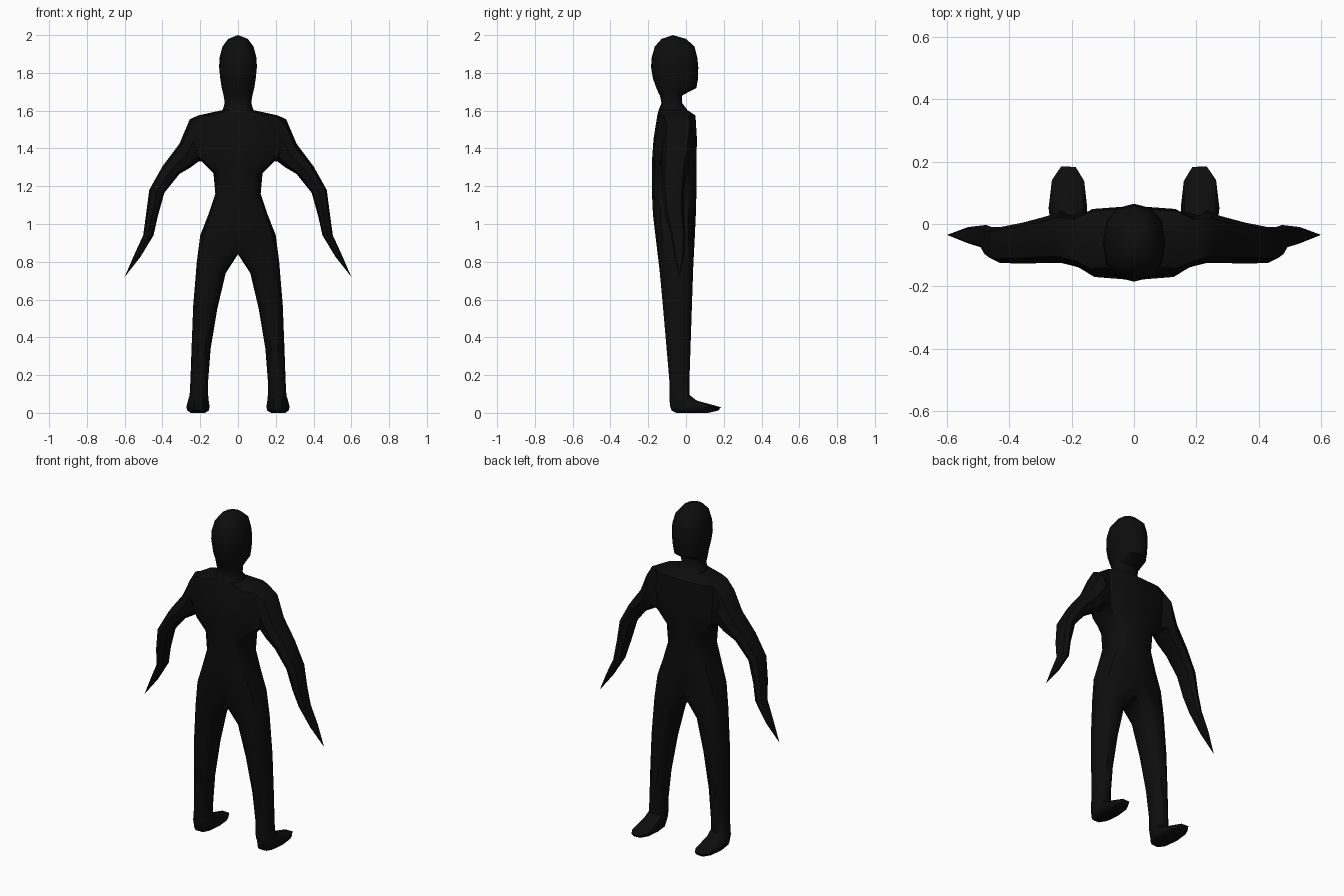
import bpy, bmesh, math

if "Cube" in bpy.data.objects:
    bpy.data.objects.remove(bpy.data.objects["Cube"])

black = bpy.data.materials.new("matte black")
black.diffuse_color = (0.004, 0.004, 0.004, 1)
black.use_nodes = True
black.node_tree.nodes["Principled BSDF"].inputs["Base Color"].default_value = black.diffuse_color

bm = bmesh.new()


def spow(v, p):
    return math.copysign(abs(v) ** p, v)


def bridge(a, b, closed=True, skip=()):
    n = len(a)
    for i in range(n if closed else n - 1):
        if i not in skip:
            j = (i + 1) % n
            bm.faces.new((a[i], a[j], b[j], b[i]))


def half_ring(z, w, yf, yb, p=0.62):
    """Half outline from front centre round the side to back centre."""
    yc, h = (yf + yb) / 2, (yf - yb) / 2
    ring = []
    for i in range(7):
        a = math.pi * i / 6
        x = 0 if i in (0, 6) else w * math.sin(a) ** p
        ring.append(bm.verts.new((x, yc + h * spow(math.cos(a), p), z)))
    return ring


def limb_ring(outer, inner, yf, yb, angles, p=0.85):
    """Closed ring spanned by an outer point, an inner point and a depth."""
    yc, h = (yf + yb) / 2, (yf - yb) / 2
    ring = []
    for a in angles:
        t = spow(math.cos(a), p)
        x, z = [(o + i) / 2 + t * (o - i) / 2 for o, i in zip(outer, inner)]
        ring.append(bm.verts.new((x, yc + h * spow(math.sin(a), p), z)))
    return ring


# Torso, from hips to shoulders: z, half width, front y, back y
torso = [half_ring(*r) for r in (
    (0.94, 0.20, 0.047, -0.162), (1.05, 0.157, 0.052, -0.175),
    (1.16, 0.12, 0.055, -0.18), (1.27, 0.13, 0.055, -0.18),
    (1.335, 0.195, 0.055, -0.18), (1.45, 0.205, 0.058, -0.172),
    (1.575, 0.21, 0.05, -0.152))]
for k in range(len(torso) - 1):
    bridge(torso[k], torso[k + 1], False, (2, 3) if k >= 4 else ())

# Neck and head
prev = torso[-1]
for z, w, yf, yb in (
        (1.603, 0.082, 0.008, -0.145), (1.64, 0.07, -0.02, -0.13),
        (1.68, 0.076, -0.02, -0.138), (1.697, 0.08, 0.01, -0.147),
        (1.72, 0.086, 0.055, -0.157), (1.77, 0.094, 0.064, -0.175),
        (1.83, 0.1, 0.065, -0.185), (1.88, 0.098, 0.06, -0.182),
        (1.94, 0.082, 0.045, -0.165), (1.98, 0.052, 0.0, -0.13)):
    ring = half_ring(z, w, yf, yb, 0.85)
    bridge(prev, ring, False)
    prev = ring
crown = bm.verts.new((0, -0.07, 2.0))
for i in range(6):
    bm.faces.new((prev[i], prev[i + 1], crown))

# Arm, growing from the opening in the side of the torso
lo, mid, hi = torso[4:7]
prev = [hi[3], hi[2], mid[2], lo[2], lo[3], lo[4], mid[4], hi[4]]
arm_angles = [math.pi * i / 4 for i in range(8)]
for outer, inner, yf, yb in (
        ((0.255, 1.555), (0.21, 1.33), 0.042, -0.125),
        ((0.31, 1.425), (0.25, 1.30), 0.025, -0.125),
        ((0.40, 1.305), (0.31, 1.265), 0.005, -0.127),
        ((0.47, 1.18), (0.39, 1.165), -0.01, -0.125),
        ((0.487, 1.05), (0.425, 1.04), -0.01, -0.11),
        ((0.502, 0.94), (0.447, 0.94), -0.003, -0.08),
        ((0.548, 0.84), (0.517, 0.825), -0.01, -0.062)):
    ring = limb_ring(outer, inner, yf, yb, arm_angles)
    bridge(prev, ring)
    prev = ring
tip = bm.verts.new((0.6, -0.035, 0.72))
for i in range(8):
    bm.faces.new((prev[i], prev[(i + 1) % 8], tip))

# Leg and foot, growing from the hip outline closed by the crotch
crotch = [bm.verts.new((0, y, z)) for y, z in
          ((-0.12, 0.85), (-0.055, 0.84), (0.01, 0.85))]
prev = torso[0] + crotch
degrees = [110 - i * 220 / 6 for i in range(7)] + [-145, -180, -215]
leg_angles = [math.radians(d) for d in degrees]
for outer, inner, yf, yb in (
        ((0.218, 0.80), (0.065, 0.74), 0.042, -0.145),
        ((0.237, 0.57), (0.11, 0.55), 0.034, -0.125),
        ((0.246, 0.34), (0.145, 0.34), 0.026, -0.105),
        ((0.252, 0.17), (0.158, 0.17), 0.02, -0.09),
        ((0.256, 0.095), (0.158, 0.095), 0.02, -0.09),
        ((0.265, 0.065), (0.155, 0.065), 0.06, -0.09),
        ((0.274, 0.03), (0.15, 0.03), 0.19, -0.088),
        ((0.268, 0.012), (0.155, 0.012), 0.175, -0.08),
        ((0.25, 0.0), (0.175, 0.0), 0.12, -0.055)):
    ring = limb_ring(outer, inner, yf, yb, leg_angles)
    bridge(prev, ring)
    prev = ring
bm.faces.new(prev)

# Clean up and finish the body
bmesh.ops.delete(bm, geom=[v for v in bm.verts if not v.link_faces], context='VERTS')
bmesh.ops.recalc_face_normals(bm, faces=bm.faces)
mesh = bpy.data.meshes.new("body")
bm.to_mesh(mesh)
bm.free()
mesh.materials.append(black)
body = bpy.data.objects.new("body", mesh)
bpy.context.collection.objects.link(body)

# Mirror the half figure across the centre
mirror = body.modifiers.new("mirror", 'MIRROR')
mirror.use_axis[0] = True
mirror.use_clip = True
mirror.merge_threshold = 0.0005

bpy.context.view_layer.objects.active = body
body.select_set(True)
bpy.ops.object.shade_smooth_by_angle(angle=math.radians(40))
